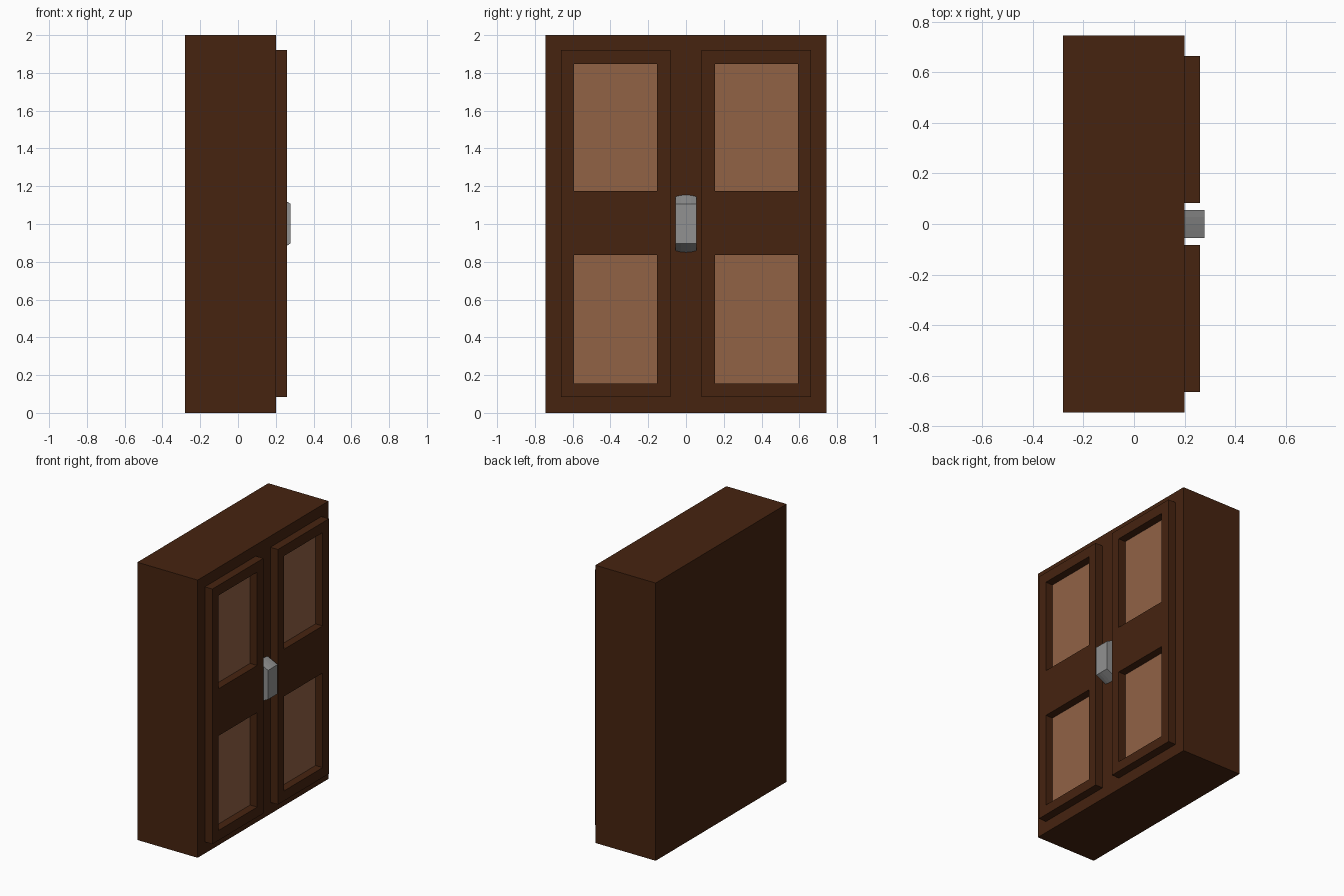
import bpy
import bmesh
from mathutils import Vector

default = bpy.data.objects.get("Cube")
if default:
    bpy.data.objects.remove(default, do_unlink=True)


def material(name, rgb):
    mat = bpy.data.materials.new(name)
    mat.use_nodes = True
    mat.diffuse_color = (*rgb, 1)
    mat.node_tree.nodes["Principled BSDF"].inputs["Base Color"].default_value = (*rgb, 1)
    return mat


dark_wood = material("dark wood", (0.061, 0.017, 0.005))
light_wood = material("light wood", (0.285, 0.122, 0.06))
grey_metal = material("grey metal", (0.285, 0.285, 0.285))


def add_object(name, bm, *mats):
    bmesh.ops.recalc_face_normals(bm, faces=bm.faces[:])
    mesh = bpy.data.meshes.new(name)
    bm.to_mesh(mesh)
    bm.free()
    for mat in mats:
        mesh.materials.append(mat)
    obj = bpy.data.objects.new(name, mesh)
    bpy.context.collection.objects.link(obj)
    return obj


BACK, FACE, DOOR_FRONT, PANEL = -0.28, 0.20, 0.26, 0.203

# Cabinet body
bm = bmesh.new()
bmesh.ops.create_cube(bm, size=1)
bmesh.ops.scale(bm, vec=(FACE - BACK, 1.49, 2), verts=bm.verts[:])
bmesh.ops.translate(bm, vec=((FACE + BACK) / 2, 0, 1), verts=bm.verts[:])
add_object("cabinet_body", bm, dark_wood)

# Door: a grid of stiles and rails whose two inner cells sink to form panels
ys = [0.083, 0.153, 0.592, 0.663]
zs = [0.083, 0.155, 0.836, 1.175, 1.847, 1.92]
bm = bmesh.new()
grid = [[bm.verts.new((DOOR_FRONT, y, z)) for z in zs] for y in ys]
cells = {}
for i in range(len(ys) - 1):
    for j in range(len(zs) - 1):
        cells[i, j] = bm.faces.new((grid[i][j], grid[i + 1][j],
                                    grid[i + 1][j + 1], grid[i][j + 1]))

# Door edges and back
rim = [e for e in bm.edges if e.is_boundary]
rim_new = bmesh.ops.extrude_edge_only(bm, edges=rim)["geom"]
for v in rim_new:
    if isinstance(v, bmesh.types.BMVert):
        v.co.x = FACE
bmesh.ops.holes_fill(bm, edges=[e for e in bm.edges if e.is_boundary], sides=0)

# Sunken light panels
sunk = bmesh.ops.extrude_discrete_faces(bm, faces=[cells[1, 1], cells[1, 3]])["faces"]
for face in sunk:
    face.material_index = 1
    bmesh.ops.translate(bm, vec=Vector((PANEL - DOOR_FRONT, 0, 0)), verts=face.verts[:])
doors = add_object("doors", bm, dark_wood, light_wood)
mirror = doors.modifiers.new("other door", "MIRROR")
mirror.use_axis = (False, True, False)
mirror.use_mirror_merge = False

# Handle: flat grip with sloping, slightly bowed ends
half_width, grip_half, bow = 0.055, 0.105, 0.009
steps = [-1, -0.5, 0, 0.5, 1]
bm = bmesh.new()


def end_row(x, half_height, curve, side):
    return [bm.verts.new((x, half_width * t, 1.002 + side * (half_height + curve * (1 - t * t))))
            for t in steps]


rows = [end_row(FACE, 0.143, bow, -1), end_row(0.278, grip_half, 0, -1),
        end_row(0.278, grip_half, 0, 1), end_row(FACE, 0.143, bow, 1)]
for low, high in zip(rows, rows[1:] + rows[:1]):
    for k in range(len(steps) - 1):
        bm.faces.new((low[k], low[k + 1], high[k + 1], high[k]))
for k in (0, -1):
    bm.faces.new([row[k] for row in rows])
add_object("handle", bm, grey_metal)
